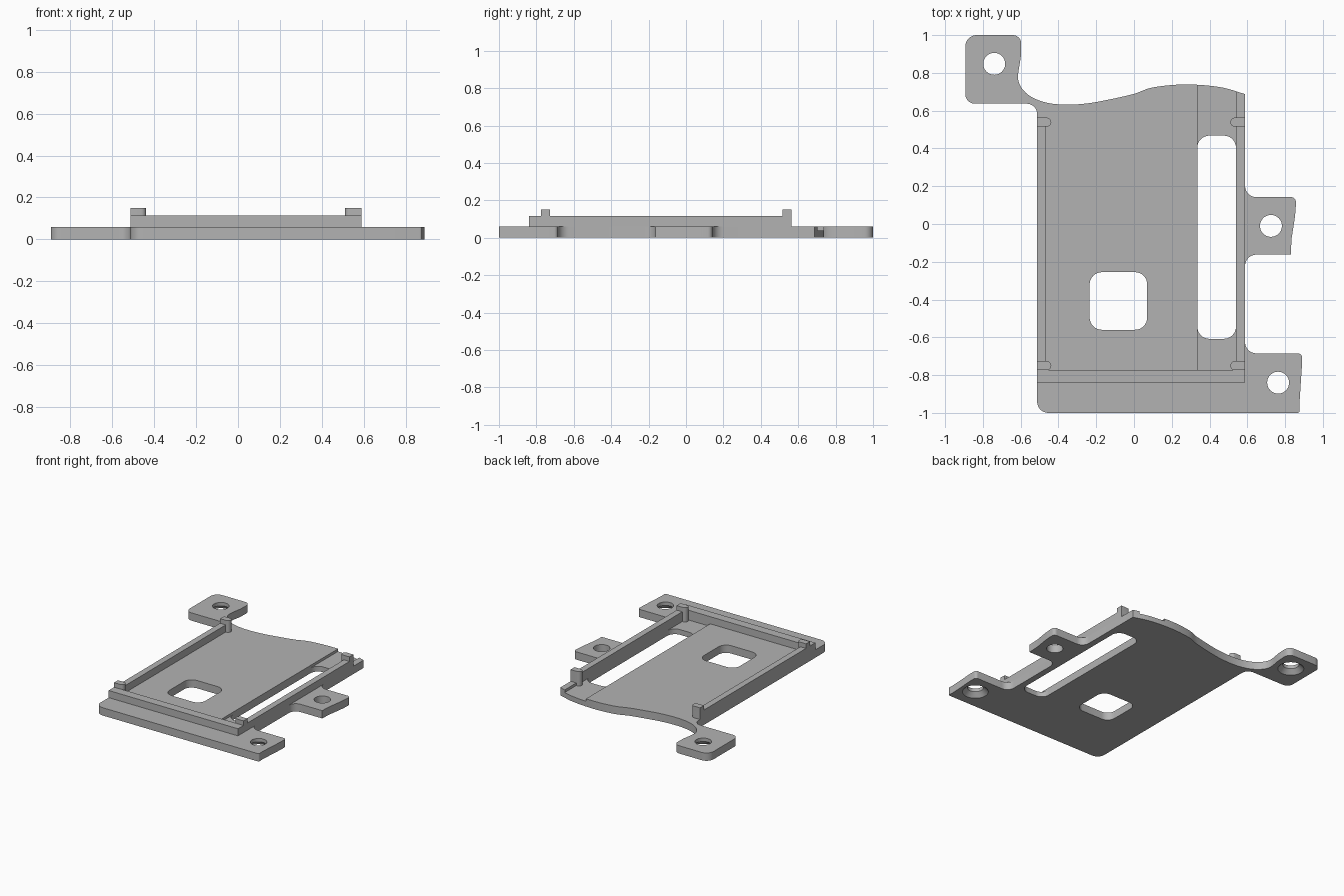
import bpy
import bmesh
import math
from mathutils import Vector

default_cube = bpy.data.objects.get("Cube")
if default_cube:
    bpy.data.objects.remove(default_cube, do_unlink=True)

PLATE_TOP, WALL_TOP, POST_TOP, CHANNEL_FLOOR = 0.06, 0.115, 0.15, 0.04
LEFT, RIGHT, FRONT = -0.513, 0.588, -0.84
INNER_LEFT, INNER_RIGHT, INNER_FRONT = -0.465, 0.54, -0.772
WALL_BACK, CHANNEL_LEFT = 0.563, 0.335

grey = bpy.data.materials.new("plain grey")
grey.use_nodes = True
colour = (0.45, 0.45, 0.45, 1)
grey.diffuse_color = colour
grey.node_tree.nodes["Principled BSDF"].inputs["Base Color"].default_value = colour


def rounded(corners, steps=8):
    """Closed outline from (x, y, radius) corners, each replaced by an arc."""
    outline = []
    count = len(corners)
    for i, (x, y, radius) in enumerate(corners):
        corner = Vector((x, y))
        if radius == 0:
            outline.append(corner)
            continue
        before = (Vector(corners[i - 1][:2]) - corner).normalized()
        after = (Vector(corners[(i + 1) % count][:2]) - corner).normalized()
        half = before.angle(after) / 2
        reach = radius / math.tan(half)
        centre = corner + (before + after).normalized() * radius / math.sin(half)
        start = corner + before * reach - centre
        end = corner + after * reach - centre
        turn = start.angle_signed(end)
        for s in range(steps + 1):
            a = -turn * s / steps
            c, n = math.cos(a), math.sin(a)
            outline.append(centre + Vector((start.x * c - start.y * n,
                                            start.x * n + start.y * c)))
    return outline


def spline(points, steps=5):
    """Smooth open curve through the points, given as zero-radius corners."""
    p = [Vector(q) for q in points]
    p = [p[0] * 2 - p[1]] + p + [p[-1] * 2 - p[-2]]
    curve = []
    for i in range(1, len(p) - 2):
        a, b, c, d = p[i - 1:i + 3]
        for s in range(steps):
            t = s / steps
            q = (b * 2 + (c - a) * t + (a * 2 - b * 5 + c * 4 - d) * t ** 2
                 + (b * 3 - a - c * 3 + d) * t ** 3) / 2
            curve.append((q.x, q.y, 0))
    curve.append((*points[-1], 0))
    return curve


def add_object(name, bm):
    bmesh.ops.recalc_face_normals(bm, faces=bm.faces)
    mesh = bpy.data.meshes.new(name)
    bm.to_mesh(mesh)
    bm.free()
    mesh.materials.append(grey)
    obj = bpy.data.objects.new(name, mesh)
    bpy.context.collection.objects.link(obj)
    return obj


def prism(name, outline, bottom, top):
    bm = bmesh.new()
    face = bm.faces.new([bm.verts.new((p[0], p[1], bottom)) for p in outline])
    grown = bmesh.ops.extrude_face_region(bm, geom=[face])["geom"]
    verts = [v for v in grown if isinstance(v, bmesh.types.BMVert)]
    bmesh.ops.translate(bm, verts=verts, vec=(0, 0, top - bottom))
    return add_object(name, bm)


def slab(name, x, y, z, radius=0):
    corners = [(x[0], y[0], radius), (x[1], y[0], radius),
               (x[1], y[1], radius), (x[0], y[1], radius)]
    return prism(name, rounded(corners), *z)


def cone(name, x, y, z, lower, upper):
    bm = bmesh.new()
    bmesh.ops.create_cone(bm, cap_ends=True, segments=40, radius1=lower,
                          radius2=upper, depth=z[1] - z[0])
    bmesh.ops.translate(bm, verts=bm.verts, vec=(x, y, sum(z) / 2))
    return add_object(name, bm)


# Base plate outline, counterclockwise from the front left corner
outline = [(LEFT, -1, 0.06), (0.878, -1, 0.012), (0.876, -0.95, 0),
           (0.889, -0.75, 0), (0.889, -0.685, 0.02), (RIGHT, -0.685, 0.06),
           (RIGHT, -0.162, 0.06), (0.83, -0.162, 0)]
outline += spline([(0.834, -0.08), (0.852, 0.04), (0.857, 0.1)])
outline += [(0.857, 0.142, 0.025), (RIGHT, 0.142, 0.06)]
# Wavy back edge running into the back left tab
outline += spline([(RIGHT, 0.688), (0.454, 0.725), (0.27, 0.739), (0.1, 0.723),
                   (0, 0.689), (-0.127, 0.66), (-0.25, 0.638), (-0.37, 0.632),
                   (-0.47, 0.644), (-0.55, 0.677), (-0.598, 0.725),
                   (-0.614, 0.78), (-0.6, 0.88), (-0.597, 0.94)])
outline += [(-0.597, 1, 0.045), (-0.893, 1, 0.06), (-0.893, 0.637, 0.05),
            (LEFT, 0.637, 0.055)]
plate = prism("base_plate", rounded(outline), 0, PLATE_TOP)

# Openings, sunken channel and screw holes
through = (-0.1, 0.2)
cutters = [
    slab("square_opening", (-0.235, 0.07), (-0.56, -0.255), through, 0.065),
    slab("long_slot", (CHANNEL_LEFT, INNER_RIGHT), (-0.608, 0.468), through, 0.065),
    slab("channel", (CHANNEL_LEFT, INNER_RIGHT), (INNER_FRONT, 0.9),
         (CHANNEL_FLOOR, 0.2)),
]
HOLE, SINK = 0.058, 0.092
for x, y, sunk in [(-0.74, 0.848, True), (0.763, -0.84, True), (0.725, -0.01, False)]:
    cutters.append(cone("screw_hole", x, y, through, HOLE, HOLE))
    if sunk:
        slope = SINK - HOLE
        cutters.append(cone("countersink", x, y, (-slope, slope),
                            SINK + slope, HOLE))

for cutter in cutters:
    cutter.hide_render = True
    cut = plate.modifiers.new(cutter.name, "BOOLEAN")
    cut.operation = "DIFFERENCE"
    cut.solver = "EXACT"
    cut.object = cutter
bpy.context.view_layer.update()
graph = bpy.context.evaluated_depsgraph_get()
carved = bpy.data.meshes.new_from_object(plate.evaluated_get(graph))
plate.modifiers.clear()
plate.data = carved
for cutter in cutters:
    bpy.data.objects.remove(cutter, do_unlink=True)

# Low walls on three sides
height = (PLATE_TOP, WALL_TOP)
parts = [plate]
parts.append(slab("front_wall", (LEFT, RIGHT), (FRONT, INNER_FRONT), height))
parts.append(slab("left_wall", (INNER_RIGHT, RIGHT), (INNER_FRONT, WALL_BACK), height))
parts.append(slab("right_wall", (LEFT, INNER_LEFT), (INNER_FRONT, WALL_BACK), height))

# Four clip posts with round inner ends
HALF = 0.024
for row, y in (("front", -0.75), ("back", WALL_BACK - HALF)):
    for side, edge, tip, foot in (("left", RIGHT, 0.51, CHANNEL_FLOOR),
                                  ("right", LEFT, -0.438, PLATE_TOP)):
        inward = math.copysign(1, tip - edge)
        centre = tip - inward * HALF
        shape = [(edge, y - HALF), (edge, y + HALF)]
        for s in range(13):
            a = math.pi * (0.5 - s / 12)
            shape.append((centre + inward * HALF * math.cos(a),
                          y + HALF * math.sin(a)))
        parts.append(prism(f"{row}_{side}_post", shape, foot, POST_TOP))

# Smooth the rounded sides and keep the edges sharp
bpy.ops.object.select_all(action="DESELECT")
for part in parts:
    part.select_set(True)
bpy.context.view_layer.objects.active = plate
bpy.ops.object.shade_smooth_by_angle(angle=math.radians(30))
